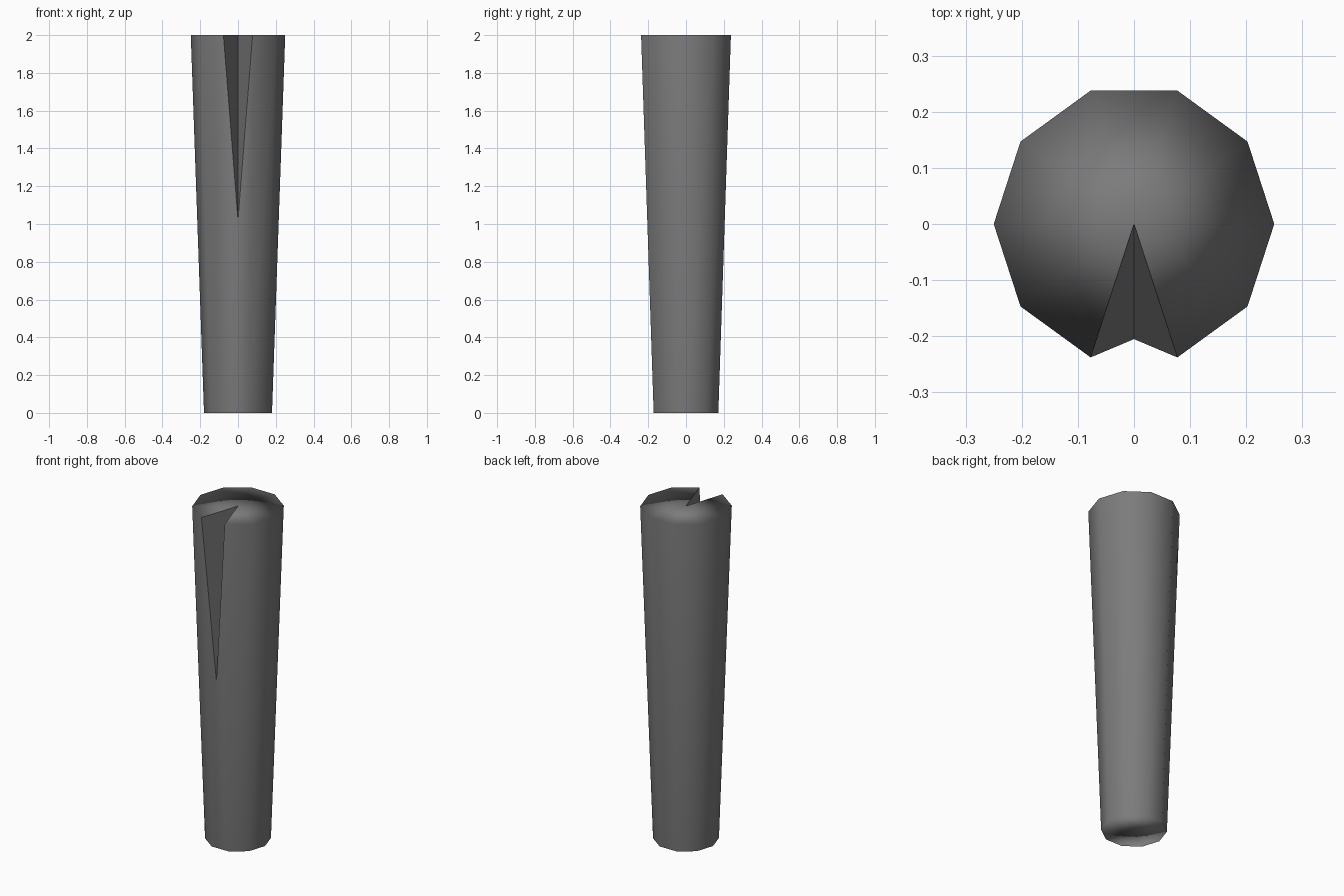
import bpy, bmesh
from math import cos, sin, pi

if "Cube" in bpy.data.objects:
    bpy.data.objects.remove(bpy.data.objects["Cube"])

SIDES, R_BOTTOM, R_TOP, HEIGHT = 10, 0.18, 0.25, 2.0
NOTCH_Z = 1.02
FRONT = 7  # side panel facing -y

bm = bmesh.new()


def ring(radius, z):
    return [bm.verts.new((radius * cos(2 * pi * i / SIDES),
                          radius * sin(2 * pi * i / SIDES), z))
            for i in range(SIDES)]


bottom, top = ring(R_BOTTOM, 0), ring(R_TOP, HEIGHT)

# Notch: from the top centre down to a point on the front panel
r_notch = R_BOTTOM + (R_TOP - R_BOTTOM) * NOTCH_Z / HEIGHT
tip = bm.verts.new((0, -r_notch * cos(pi / SIDES), NOTCH_Z))
centre = bm.verts.new((0, 0, HEIGHT))
base_centre = bm.verts.new((0, 0, 0))

# Tapered side panels and end cap fans; the front is split by the notch
walls = []
for i in range(SIDES):
    j = (i + 1) % SIDES
    bm.faces.new((base_centre, bottom[j], bottom[i]))
    if i == FRONT:
        bm.faces.new((bottom[i], bottom[j], tip))
        bm.faces.new((bottom[j], top[j], tip))
        bm.faces.new((bottom[i], tip, top[i]))
        walls = [bm.faces.new((centre, top[i], tip)),
                 bm.faces.new((centre, tip, top[j]))]
    else:
        bm.faces.new((bottom[i], bottom[j], top[j], top[i]))
        bm.faces.new((centre, top[i], top[j]))

# Soft shading with crisp notch edges
for f in bm.faces:
    f.smooth = True
for f in walls:
    for e in f.edges:
        e.smooth = False
bm.normal_update()

mesh = bpy.data.meshes.new("notched_post")
bm.to_mesh(mesh)
bm.free()
post = bpy.data.objects.new("notched_post", mesh)
bpy.context.collection.objects.link(post)

# Large side panels dominate the rim shading
weighted = post.modifiers.new("weighted_normals", 'WEIGHTED_NORMAL')
weighted.keep_sharp = True

# Dark grey surface
grey = bpy.data.materials.new("dark_grey")
grey.diffuse_color = (0.2, 0.2, 0.2, 1)
grey.use_nodes = True
grey.node_tree.nodes["Principled BSDF"].inputs["Base Color"].default_value = grey.diffuse_color
mesh.materials.append(grey)
